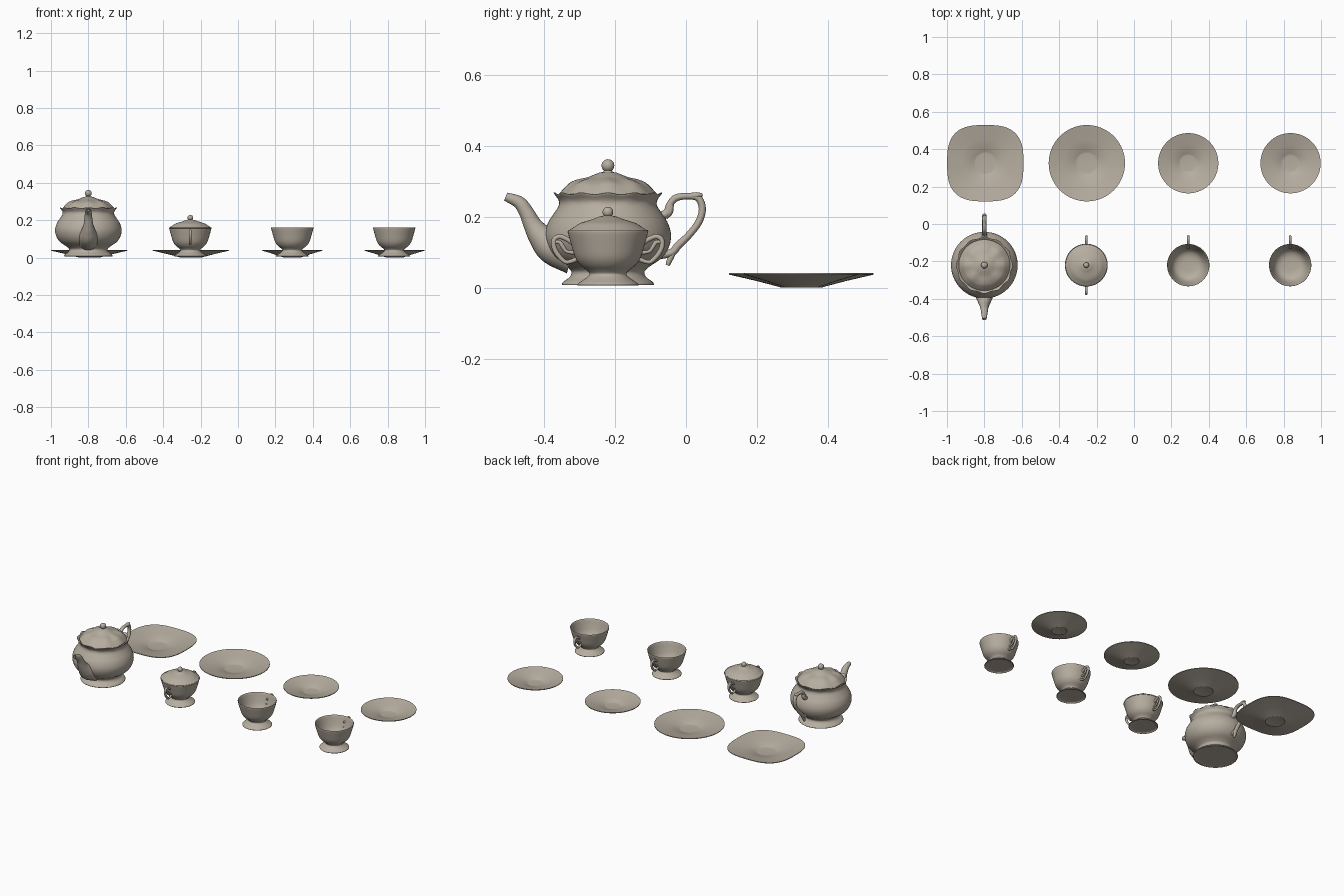
import bpy, bmesh, math
from mathutils import Vector

cube = bpy.data.objects.get("Cube")
if cube:
    bpy.data.objects.remove(cube, do_unlink=True)

china = bpy.data.materials.new("warm grey china")
china.use_nodes = True
colour = (0.47, 0.42, 0.35, 1)
china.diffuse_color = colour
china.node_tree.nodes["Principled BSDF"].inputs["Base Color"].default_value = colour


def spline(points, steps):
    """Catmull-Rom curve through points of any dimension."""
    if steps == 1:
        return [Vector(p) for p in points]
    p = [Vector(q) for q in points]
    p = [2 * p[0] - p[1]] + p + [2 * p[-1] - p[-2]]
    out = []
    for a, b, c, d in zip(p, p[1:], p[2:], p[3:]):
        for i in range(steps):
            t = i / steps
            out.append(0.5 * (2 * b + (c - a) * t + (2 * a - 5 * b + 4 * c - d) * t ** 2
                              + (3 * b - a - 3 * c + d) * t ** 3))
    return out + [p[-2]]


def finish(bm, name, location, angle=40):
    bmesh.ops.recalc_face_normals(bm, faces=bm.faces)
    mesh = bpy.data.meshes.new(name)
    bm.to_mesh(mesh)
    bm.free()
    mesh.materials.append(china)
    obj = bpy.data.objects.new(name, mesh)
    obj.location = location
    bpy.context.collection.objects.link(obj)
    bpy.ops.object.select_all(action="DESELECT")
    obj.select_set(True)
    bpy.context.view_layer.objects.active = obj
    bpy.ops.object.shade_smooth_by_angle(angle=math.radians(angle))
    return obj


def bridge(bm, rings):
    for r, s in zip(rings, rings[1:]):
        n = len(r)
        for i in range(n):
            bm.faces.new((r[i], r[(i + 1) % n], s[(i + 1) % n], s[i]))


def lathe(name, location, profile, steps=4, sides=64, shape=lambda a, r, z: (r, z)):
    """Spin (radius, height) points; shape bends the ring by angle."""
    bm = bmesh.new()
    rings = []
    for r, z in spline(profile, steps):
        ring = []
        for i in range(sides):
            a = 2 * math.pi * i / sides
            rr, zz = shape(a, max(r, 0.0005), z)
            ring.append(bm.verts.new((rr * math.cos(a), rr * math.sin(a), zz)))
        rings.append(ring)
    bridge(bm, rings)
    bm.faces.new(rings[0])
    bm.faces.new(rings[-1])
    return finish(bm, name, location)


def tube(name, location, path, side=1, width=1.0, sides=16, steps=6, hollow=False):
    """Sweep a round section along (y, z, radius) points in the YZ plane."""
    bm = bmesh.new()
    pts = spline(path, steps)
    rings = []
    for k, p in enumerate(pts):
        t = (pts[min(k + 1, len(pts) - 1)] - pts[max(k - 1, 0)]).xy.normalized()
        ring = []
        for i in range(sides):
            a = 2 * math.pi * i / sides
            s = p.z * math.sin(a)
            ring.append(bm.verts.new((width * p.z * math.cos(a),
                                      side * (p.x - t.y * s), p.y + t.x * s)))
        rings.append(ring)
    bridge(bm, rings)
    bm.faces.new(rings[0])
    end = bm.faces.new(rings[-1])
    if hollow:
        bmesh.ops.recalc_face_normals(bm, faces=bm.faces)
        bmesh.ops.inset_individual(bm, faces=[end], thickness=0.004)
        bmesh.ops.inset_individual(bm, faces=[end], thickness=0.001, depth=-0.02)
    return finish(bm, name, location)


def ball(name, location, radius):
    bm = bmesh.new()
    bmesh.ops.create_uvsphere(bm, u_segments=24, v_segments=14, radius=radius)
    return finish(bm, name, location)


def scallop(start, depth):
    """Wavy edge that fades in above a starting height."""
    def bend(a, r, z):
        w = max(0, min(1, (z - start) / 0.03)) * math.cos(12 * a)
        return r * (1 + depth * w), z + 0.003 * w
    return bend


# Teapot
pot = Vector((-0.8, -0.22, 0))
lathe("teapot_body", pot, [
    (0, 0.012), (0.11, 0.012), (0.126, 0.007), (0.13, 0.01), (0.124, 0.018), (0.108, 0.03),
    (0.103, 0.045), (0.118, 0.06), (0.15, 0.082), (0.17, 0.11), (0.178, 0.145),
    (0.17, 0.18), (0.153, 0.208), (0.139, 0.23), (0.138, 0.246), (0.149, 0.263),
    (0.145, 0.265), (0.134, 0.256), (0.12, 0.25), (0, 0.25)], shape=scallop(0.235, 0.025))
lathe("teapot_lid", pot, [
    (0.12, 0.252), (0.136, 0.26), (0.132, 0.268), (0.117, 0.284), (0.105, 0.294), (0.085, 0.303),
    (0.06, 0.31), (0.04, 0.318), (0.025, 0.324), (0.012, 0.328), (0.01, 0.345)],
    shape=lambda a, r, z: (r, z + 0.003 * math.cos(8 * a) * max(0, min(1, (r - 0.05) / 0.05))))
ball("teapot_lid_knob", pot + Vector((0, 0, 0.344)), 0.018)
tube("teapot_spout", pot, [
    (0.1, 0.1, 0.062), (0.156, 0.116, 0.05), (0.19, 0.146, 0.036), (0.212, 0.177, 0.026),
    (0.229, 0.211, 0.021), (0.25, 0.24, 0.018), (0.288, 0.257, 0.012)],
    side=-1, hollow=True, sides=24)
tube("teapot_handle", pot, [
    (0.14, 0.2, 0.012), (0.166, 0.21, 0.012), (0.175, 0.235, 0.01), (0.192, 0.253, 0.01),
    (0.225, 0.258, 0.009), (0.255, 0.252, 0.01), (0.266, 0.222, 0.01), (0.256, 0.185, 0.01),
    (0.228, 0.148, 0.01), (0.198, 0.119, 0.011), (0.178, 0.098, 0.011), (0.13, 0.09, 0.012)],
    width=1.15)
tube("teapot_handle_thumb_rest", pot, [
    (0.225, 0.26, 0.006), (0.25, 0.26, 0.009), (0.267, 0.262, 0.004)], width=1.4)
tube("teapot_handle_tail", pot, [
    (0.185, 0.1, 0.008), (0.174, 0.078, 0.008), (0.168, 0.063, 0.006)], width=1.3)
tube("teapot_handle_curl", pot, [
    (0.178, 0.235, 0.008), (0.174, 0.213, 0.009), (0.162, 0.199, 0.007)], width=1.4)


# Shared cup foot and outer wall, and ear-shaped handle with an inner scroll
def bowl(name, location):
    lathe(name, location, [
        (0, 0.012), (0.07, 0.012), (0.083, 0.006), (0.086, 0.009), (0.08, 0.015), (0.062, 0.027),
        (0.052, 0.038), (0.06, 0.049), (0.078, 0.064), (0.092, 0.085), (0.103, 0.12),
        (0.113, 0.157), (0.109, 0.158), (0.099, 0.122), (0.088, 0.09), (0.072, 0.068),
        (0.045, 0.057), (0, 0.055)])


def ear(name, location, side):
    tube(name, location, [
        (0.098, 0.125, 0.007), (0.116, 0.137, 0.007), (0.136, 0.144, 0.007),
        (0.151, 0.136, 0.007), (0.152, 0.115, 0.007), (0.141, 0.093, 0.007),
        (0.122, 0.074, 0.006), (0.108, 0.073, 0.006), (0.084, 0.082, 0.007)], side, sides=12)
    tube(name + "_scroll", location, [
        (0.15, 0.128, 0.005), (0.136, 0.128, 0.006), (0.126, 0.114, 0.006),
        (0.116, 0.102, 0.005), (0.09, 0.098, 0.006)], side, sides=12)


# Sugar bowl
sugar = Vector((-0.255, -0.22, 0))
bowl("sugar_bowl", sugar)
lathe("sugar_bowl_lid", sugar, [
    (0.095, 0.15), (0.113, 0.156), (0.112, 0.16), (0.1, 0.168), (0.08, 0.181), (0.06, 0.188),
    (0.04, 0.194), (0.025, 0.2), (0.01, 0.204), (0.009, 0.212)])
ball("sugar_bowl_knob", sugar + Vector((0, 0, 0.213)), 0.015)
ear("sugar_bowl_back_handle", sugar, 1)
ear("sugar_bowl_front_handle", sugar, -1)

# Two teacups
for name, x in (("right", 0.29), ("left", 0.835)):
    place = Vector((x, -0.22, 0))
    bowl(name + "_teacup", place)
    ear(name + "_teacup_handle", place, 1)


# Plates: a thin cone with a shallow well, one of them a rounded square
def plate(name, x, radius, square=2.0):
    def outline(a, r, z):
        n = 2 + (square - 2) * max(0, (r - 0.06) / (radius - 0.06))
        return r * (abs(math.cos(a)) ** n + abs(math.sin(a)) ** n) ** (-1 / n), z
    foot = 0.28 * radius
    lathe(name, (x, 0.325, 0), [
        (0, 0.002), (foot - 0.005, 0.002), (foot, 0), (foot + 0.005, 0.002),
        (0.62 * radius, 0.019), (radius, 0.037), (radius, 0.041), (0.62 * radius, 0.025),
        (foot + 0.008, 0.012), (foot + 0.003, 0.009), (foot - 0.005, 0.008), (0, 0.008)],
        steps=1, sides=96, shape=outline)


plate("square_plate", -0.795, 0.204, 2.9)
plate("round_plate", -0.252, 0.204)
plate("right_saucer", 0.29, 0.161)
plate("left_saucer", 0.837, 0.161)
